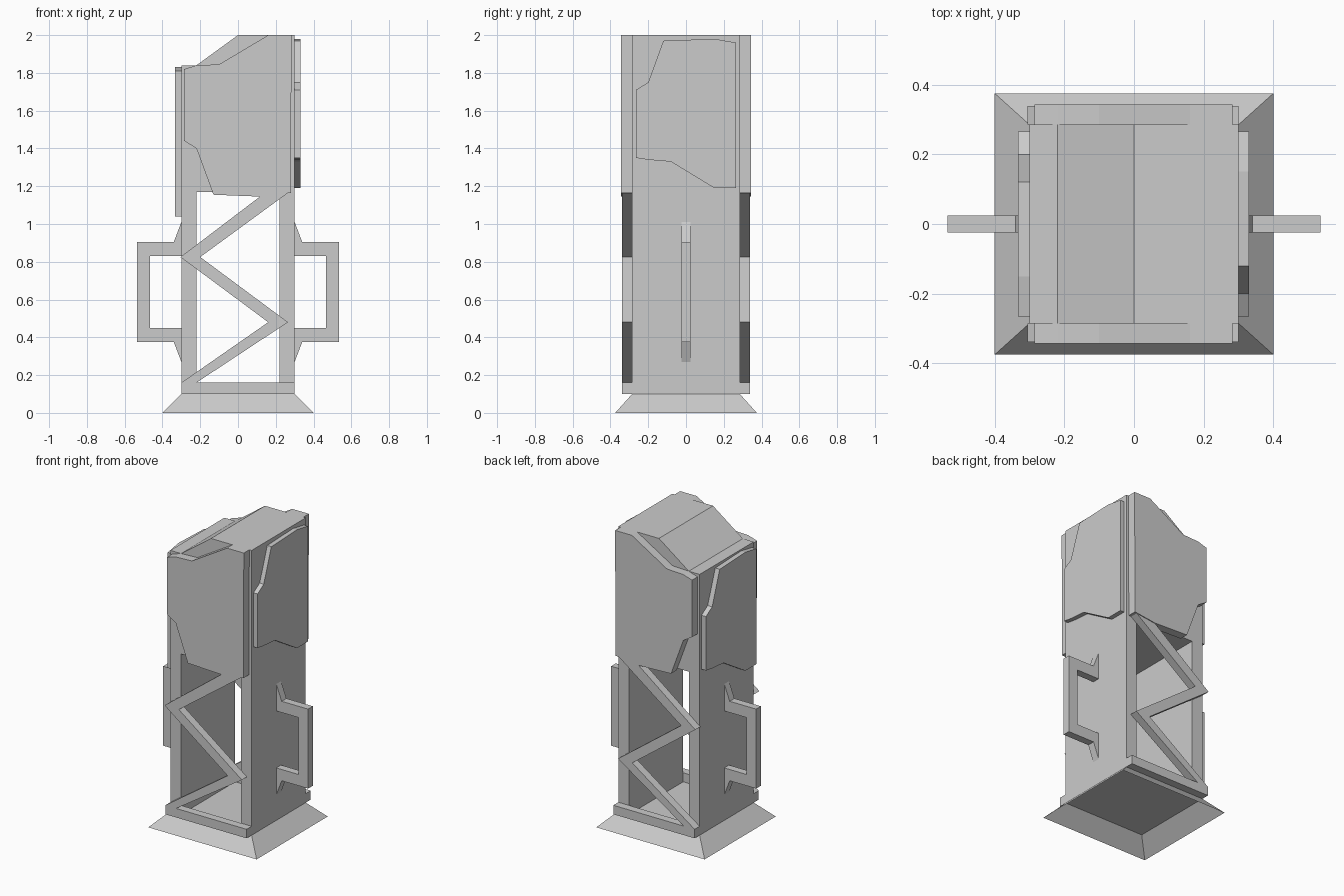
import bpy, bmesh

if "Cube" in bpy.data.objects:
    bpy.data.objects.remove(bpy.data.objects["Cube"])


def finish(name, bm):
    bmesh.ops.recalc_face_normals(bm, faces=bm.faces)
    mesh = bpy.data.meshes.new(name)
    bm.to_mesh(mesh)
    bm.free()
    obj = bpy.data.objects.new(name, mesh)
    bpy.context.collection.objects.link(obj)
    return obj


def prism(name, pts, a, b, axis='Y', mirror=None):
    """Extrude an outline (x,z for axis Y; y,z for axis X) from a to b."""
    bm = bmesh.new()
    place = (lambda u, w, d: (u, d, w)) if axis == 'Y' else (lambda u, w, d: (d, u, w))
    face = bm.faces.new([bm.verts.new(place(u, w, a)) for u, w in pts])
    ext = bmesh.ops.extrude_face_region(bm, geom=[face])['geom']
    for v in ext:
        if isinstance(v, bmesh.types.BMVert):
            v.co['XYZ'.index(axis)] = b
    obj = finish(name, bm)
    if mirror:
        mod = obj.modifiers.new("mirror", 'MIRROR')
        mod.use_axis = [c == mirror for c in 'XYZ']
    return obj


# Flared base skirt: closed on top, hollow underneath
bm = bmesh.new()
bmesh.ops.create_cube(bm, size=1)
for v in bm.verts:
    top = v.co.z > 0
    v.co.x *= 0.60 if top else 0.80
    v.co.y *= 0.57 if top else 0.75
    v.co.z = 0.10 if top else 0.0
bm.normal_update()
bottom = [f for f in bm.faces if f.normal.z < -0.9]
bmesh.ops.delete(bm, geom=bottom, context='FACES_ONLY')
base = finish("base_skirt", bm)
# keep the open shell facing outwards
if max(base.data.polygons, key=lambda p: p.center.z).normal.z < 0:
    base.data.flip_normals()

# Tower body: two thick walls joined by the solid upper block with sloped roof
prism("tower_body", [(-.30, .10), (-.22, .10), (-.22, 1.17), (.22, 1.17), (.22, .10),
                     (.30, .10), (.30, 2.0), (0, 2.0), (-.22, 1.84), (-.30, 1.84)],
      -.285, .285)

# Bottom rails, front and back
prism("bottom_rail", [(-.30, .10), (.30, .10), (.30, .16), (-.30, .16)],
      -.285, -.338, mirror='Y')

# Zigzag braces, front and back
prism("zigzag_brace", [(-.30, .16), (-.22, .16), (.265, .48), (-.20, .825), (.265, 1.165),
                       (.12, 1.148), (-.305, .825), (.16, .48)],
      -.285, -.338, mirror='Y')

# Armour plates, front and back
prism("face_plate", [(-.285, 1.44), (-.22, 1.40), (-.13, 1.155), (.12, 1.145), (.28, 1.165),
                     (.283, 2.0), (.16, 2.0), (-.10, 1.845), (-.22, 1.84), (-.285, 1.82)],
      -.285, -.343, mirror='Y')

# Side plates: the left one is turned half round and sits lower
side = [(-.265, 1.35), (-.20, 1.34), (-.08, 1.33), (.15, 1.19), (.265, 1.19), (.265, 1.96),
        (.15, 1.98), (-.12, 1.97), (-.20, 1.75), (-.265, 1.71)]
prism("right_side_plate", side, .30, .33, axis='X')
prism("left_side_plate", [(-y, z - .15) for y, z in side], -.30, -.333, axis='X')

# Grab handles on both sides
prism("handle", [(.30, 1.01), (.34, .905), (.535, .905), (.535, .375), (.34, .375), (.30, .27),
                 (.30, .45), (.465, .45), (.465, .83), (.30, .83)],
      -.025, .025, mirror='X')
